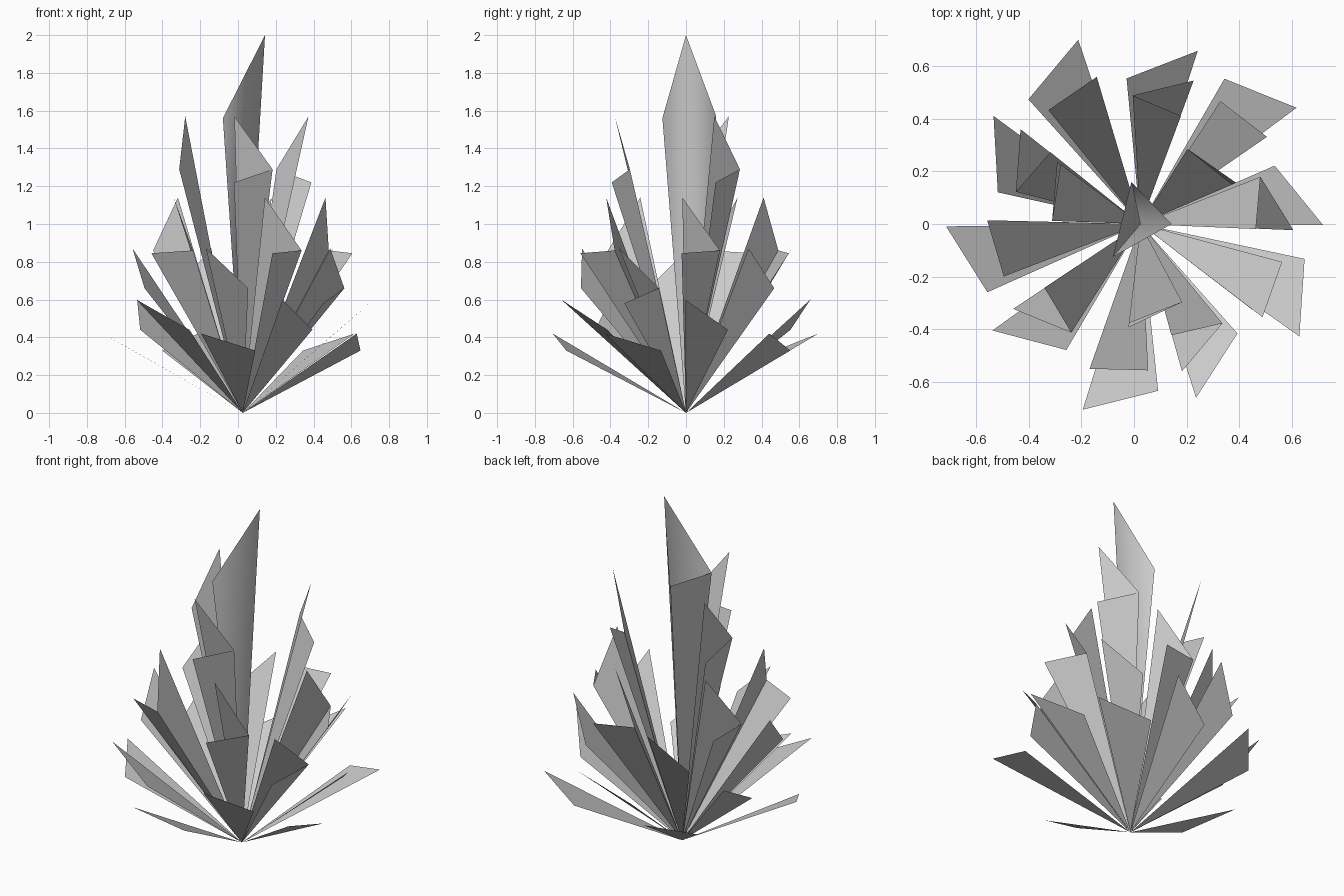
import bpy
from math import cos, sin, radians

if "Cube" in bpy.data.objects:
    bpy.data.objects.remove(bpy.data.objects["Cube"])

BASE_X = 0.025  # all blades spring from one point
SPREAD = 1.02


def build(name, blades, closed=False):
    """Each blade is a fan of triangles from the base to its rim points."""
    verts, faces = [], []
    for rim in blades:
        o = len(verts)
        verts += [(BASE_X, 0, 0)] + [(BASE_X + x, y, z) for x, y, z in rim]
        n = len(rim)
        for i in range(n if closed else n - 1):
            faces.append((o, o + 1 + i, o + 1 + (i + 1) % n))
    me = bpy.data.meshes.new(name)
    me.from_pydata(verts, [], faces)
    ob = bpy.data.objects.new(name, me)
    bpy.context.collection.objects.link(ob)
    if closed:
        # soft front ridge, hard side ridges
        for p in me.polygons:
            p.use_smooth = True
        for e in me.edges:
            e.use_edge_sharp = 1 not in e.vertices


def ring(name, count, rim):
    """Rim points are (radius, azimuth in degrees, height), repeated around z."""
    blades = []
    for k in range(count):
        turn = 360 * k / count
        blades.append([(SPREAD * r * cos(radians(a + turn)),
                        SPREAD * r * sin(radians(a + turn)), z) for r, a, z in rim])
    build(name, blades)


# tall middle spike, three-sided
build("centre_blade", [[(0.118, 0, 2.0), (-0.035, 0.16, 1.57), (-0.105, -0.125, 1.56)]], True)

# folded blades: tip, side corner, outer corner
ring("upper_blades", 3, [(0.372, 263.3, 1.57), (0.33, 298, 1.29), (0.388, 263.3, 1.22)])
ring("middle_blades", 5, [(0.43, -74.5, 1.14), (0.48, -50.5, 0.86), (0.57, -74.3, 0.845)])

# flat blades: tip, side corner
ring("lower_middle_blades", 5, [(0.572, -109.4, 0.87), (0.546, -87, 0.66)])
ring("low_blades", 5, [(0.68, -72.3, 0.60), (0.545, -48.5, 0.44)])
ring("bottom_blades", 5, [(0.725, -107.3, 0.42), (0.625, -84, 0.33)])

# one extra outer leaf under a lower middle blade
ring("extra_outer_leaf", 1, [(0.546, -15, 0.66), (0.526, -37.5, 0.58)])
